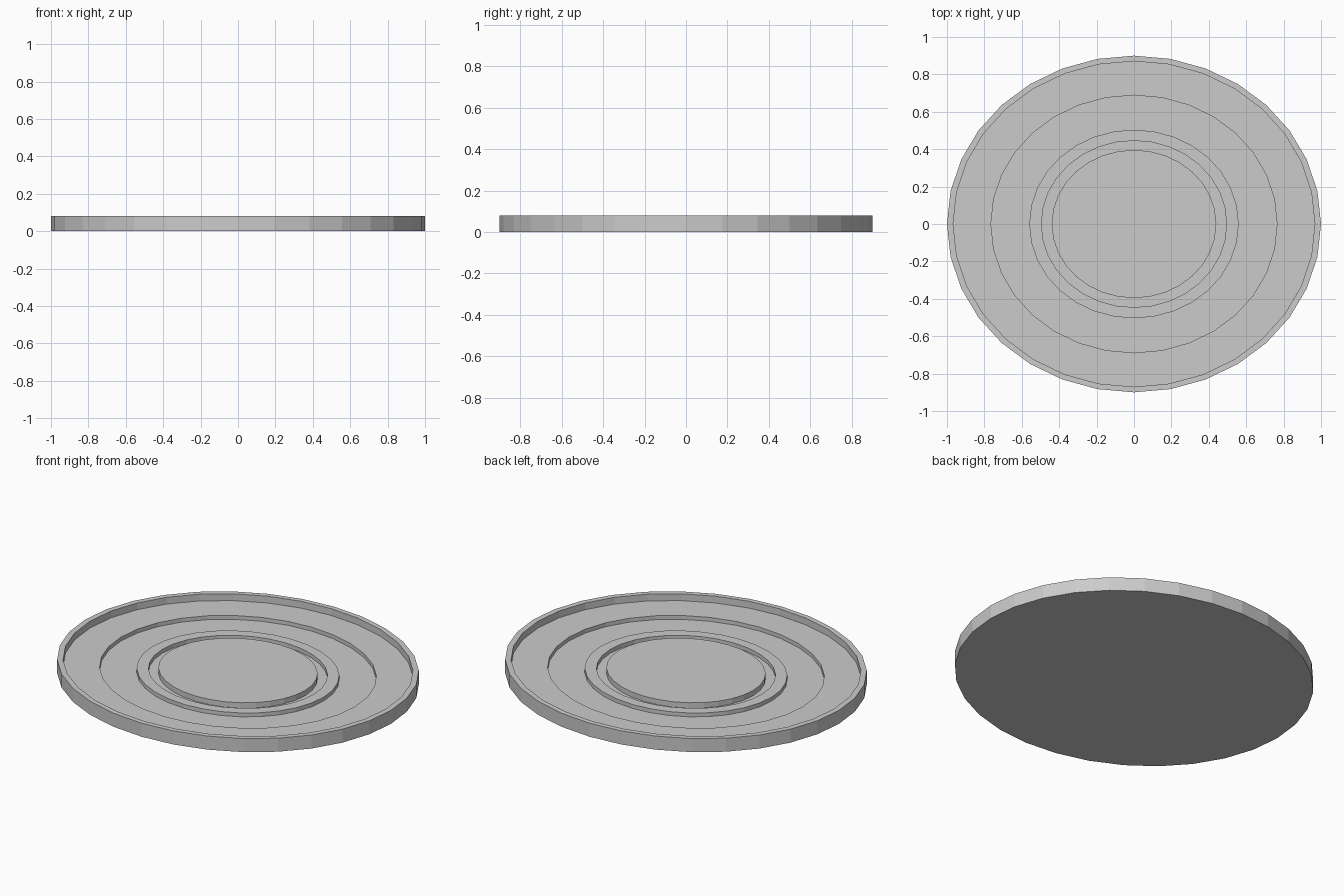
import bpy, bmesh
from math import sin, cos, tau

if "Cube" in bpy.data.objects:
    bpy.data.objects.remove(bpy.data.objects["Cube"])

SIDES, DEPTH = 32, 0.9   # oval: y radius is 0.9 of the x radius


def lathe(name, profile, closed=False):
    """Spin (radius, z) points round an oval; open profiles get end caps."""
    bm = bmesh.new()
    rings = [[bm.verts.new((r * cos(tau * i / SIDES), DEPTH * r * sin(tau * i / SIDES), z))
              for i in range(SIDES)] for r, z in profile]
    pairs = list(zip(rings, rings[1:]))
    if closed:
        pairs.append((rings[-1], rings[0]))
    for a, b in pairs:
        for i in range(SIDES):
            j = (i + 1) % SIDES
            bm.faces.new((a[i], a[j], b[j], b[i]))
    if not closed:
        bm.faces.new(rings[0])
        bm.faces.new(rings[-1])
    bmesh.ops.recalc_face_normals(bm, faces=bm.faces)
    mesh = bpy.data.meshes.new(name)
    bm.to_mesh(mesh)
    bm.free()
    obj = bpy.data.objects.new(name, mesh)
    bpy.context.collection.objects.link(obj)
    return obj


# Oval base with a wide channel, a narrow groove and a raised centre
FLOOR, CHANNEL, CENTRE = 0.04, 0.017, 0.048
lathe("oval_base", [(1, 0), (1, FLOOR), (0.765, FLOOR), (0.765, CHANNEL),
                    (0.56, CHANNEL), (0.56, FLOOR), (0.495, FLOOR),
                    (0.495, CHANNEL), (0.44, CHANNEL), (0.44, CENTRE)])

# Thin raised rim round the edge
lathe("outer_rim", [(1, FLOOR), (1, 0.08), (0.967, 0.08), (0.967, FLOOR)], closed=True)
